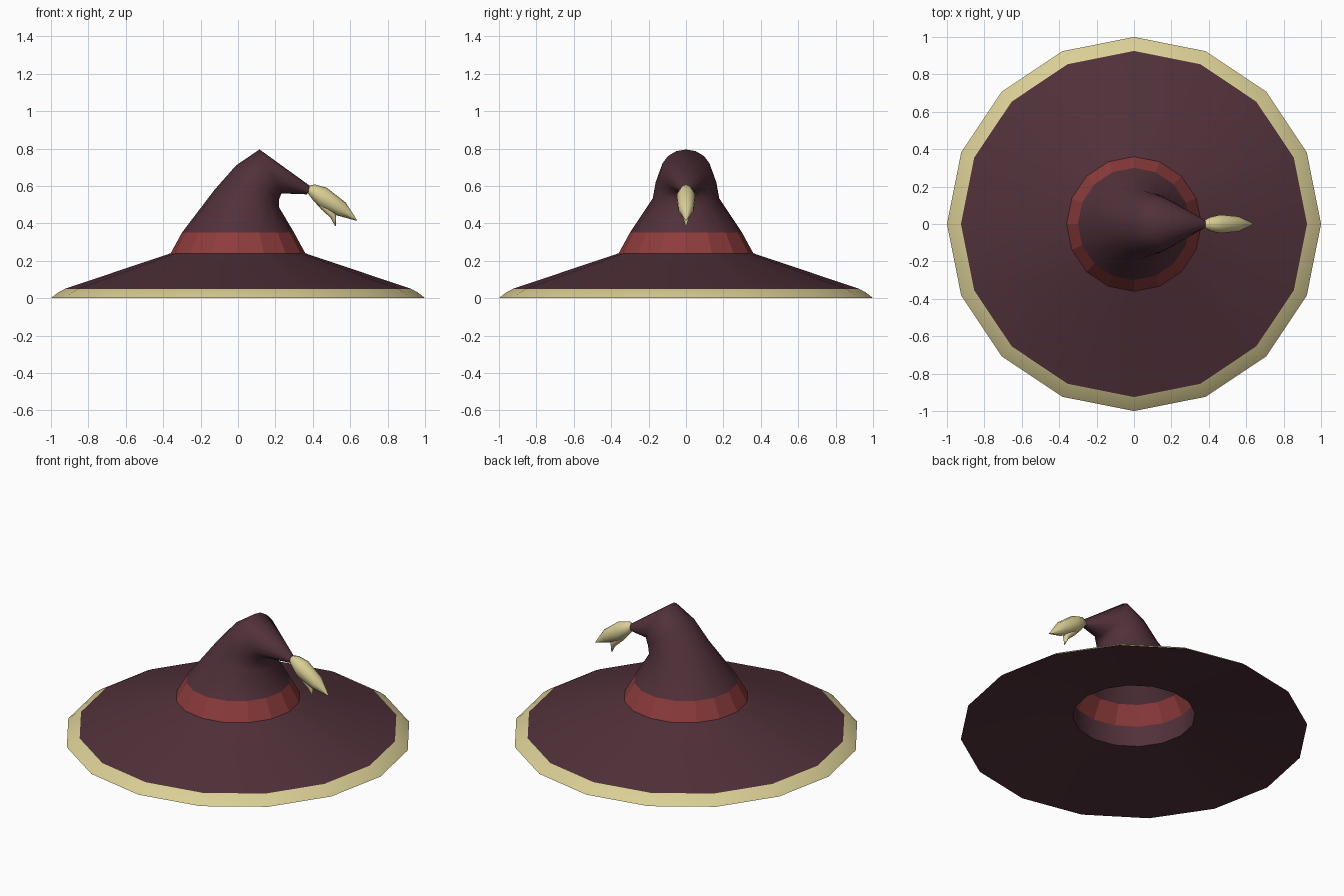
import bpy, bmesh, math
from mathutils import Vector

if "Cube" in bpy.data.objects:
    bpy.data.objects.remove(bpy.data.objects["Cube"])


def material(name, rgb):
    m = bpy.data.materials.new(name)
    m.diffuse_color = (*rgb, 1)
    m.use_nodes = True
    m.node_tree.nodes["Principled BSDF"].inputs["Base Color"].default_value = m.diffuse_color
    return m


purple = material("plum_cloth", (0.082, 0.030, 0.042))
cream = material("cream_trim", (0.70, 0.62, 0.30))
red = material("red_panel", (0.27, 0.045, 0.045))
gold = material("gold_edge", (0.45, 0.20, 0.06))


def loft(name, rings, mats, sides=16, cap=False, panels=False, angle=60):
    """Each ring: (x, z) of its right/lower end, (x, z) of its left/upper end, half depth in y."""
    bm = bmesh.new()
    rows = []
    for x1, z1, x2, z2, w in rings:
        c = Vector(((x1 + x2) / 2, 0, (z1 + z2) / 2))
        a = Vector((x1, 0, z1)) - c
        b = Vector((0, w, 0))
        turns = [2 * math.pi * k / sides for k in range(sides)]
        rows.append([bm.verts.new(c + a * math.cos(t) + b * math.sin(t)) for t in turns])
    faces = []
    for lo, hi in zip(rows, rows[1:]):
        for k in range(sides):
            n = (k + 1) % sides
            faces.append(bm.faces.new((lo[k], lo[n], hi[n], hi[k])))
    if cap:
        bm.faces.new(rows[-1])
        bm.faces.new(rows[0][::-1])
    if panels:
        rim = bmesh.ops.inset_individual(bm, faces=faces, thickness=0.008)["faces"]
        for f in rim:
            f.material_index = 1
    me = bpy.data.meshes.new(name)
    bm.to_mesh(me)
    bm.free()
    for m in mats:
        me.materials.append(m)
    ob = bpy.data.objects.new(name, me)
    bpy.context.collection.objects.link(ob)
    bpy.ops.object.select_all(action="DESELECT")
    ob.select_set(True)
    bpy.context.view_layer.objects.active = ob
    bpy.ops.object.shade_smooth_by_angle(angle=math.radians(angle))
    return ob


def round_rings(profile):
    return [(r, z, -r, z, r) for r, z in profile]


# Brim: sloping top, inner wall and shallow underside
loft("brim", round_rings([(0.925, 0.05), (0.36, 0.24), (0.353, 0.105), (1.0, 0.0)]), [purple])

# Cream edge around the brim
loft("brim_trim", round_rings([(1.0, 0.0), (0.965, 0.028), (0.925, 0.05)]), [cream])

# Hat band of framed panels
loft("hat_band", round_rings([(0.36, 0.24), (0.30, 0.35)]), [red, gold], panels=True)

# Crown folding over to the right
loft("crown", [
    (0.30, 0.35, -0.30, 0.35, 0.30),
    (0.22, 0.485, -0.125, 0.58, 0.178),
    (0.22, 0.53, -0.01, 0.71, 0.162),
    (0.232, 0.56, 0.115, 0.795, 0.135),
    (0.37, 0.555, 0.388, 0.598, 0.02),
], [purple], angle=85)

# Tassel: main tuft and a small lower tuft
loft("tassel", [
    (0.37, 0.565, 0.375, 0.60, 0.018),
    (0.40, 0.525, 0.41, 0.608, 0.038),
    (0.435, 0.487, 0.475, 0.59, 0.052),
    (0.53, 0.442, 0.575, 0.512, 0.042),
    (0.633, 0.414, 0.637, 0.417, 0.003),
], [cream], sides=10, cap=True)
loft("tassel_tuft", [
    (0.405, 0.52, 0.43, 0.54, 0.015),
    (0.445, 0.475, 0.49, 0.50, 0.030),
    (0.495, 0.43, 0.525, 0.45, 0.020),
    (0.519, 0.385, 0.523, 0.386, 0.003),
], [cream], sides=8, cap=True)
